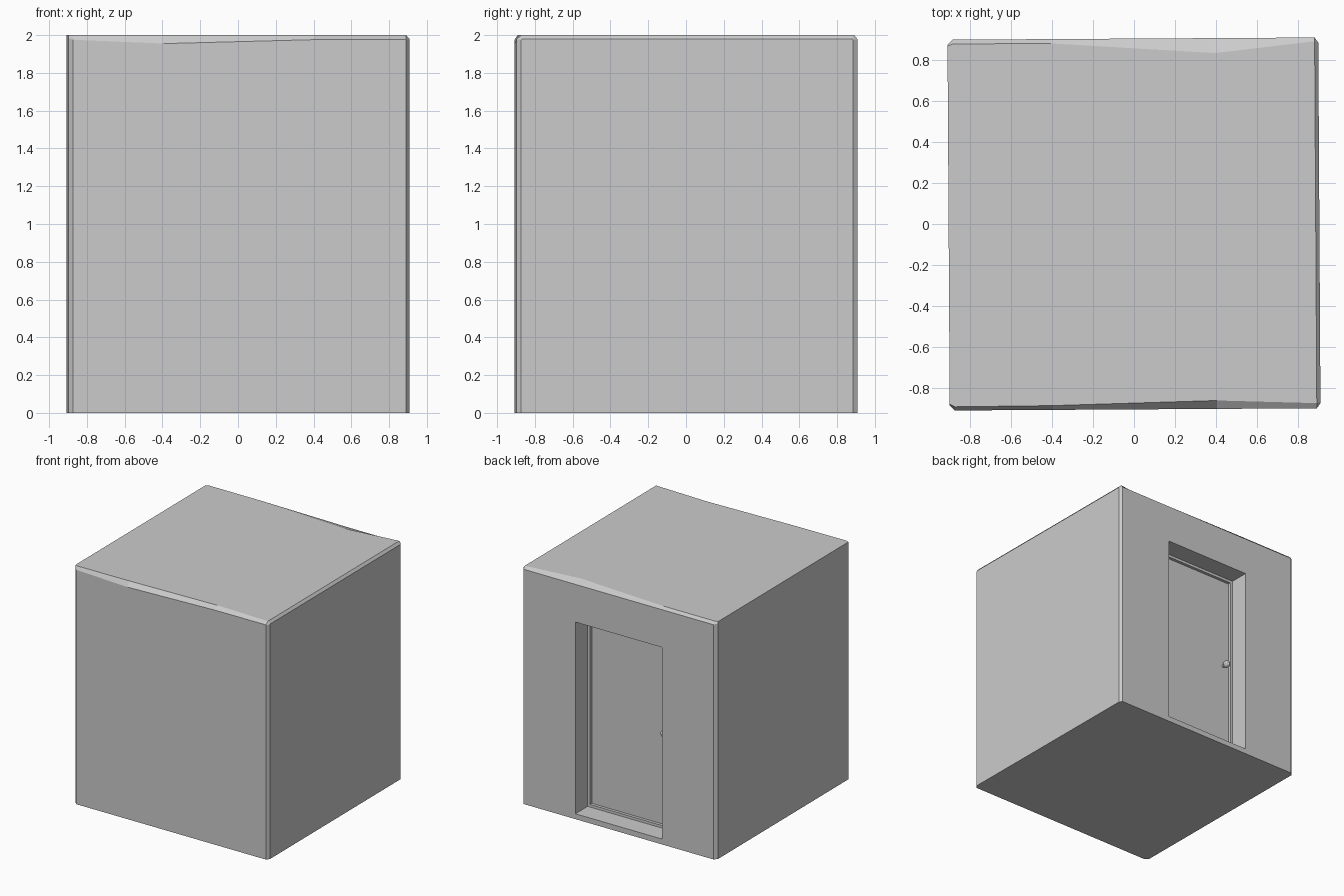
import bpy, bmesh
from mathutils import Matrix

if "Cube" in bpy.data.objects:
    bpy.data.objects.remove(bpy.data.objects["Cube"])

TURN = Matrix.Rotation(0.006, 4, 'Z')   # whole block sits slightly turned
H = 0.903                               # half width of the block


def finish(name, bm):
    bmesh.ops.recalc_face_normals(bm, faces=bm.faces)
    bm.transform(TURN)
    mesh = bpy.data.meshes.new(name)
    bm.to_mesh(mesh)
    bm.free()
    ob = bpy.data.objects.new(name, mesh)
    bpy.context.collection.objects.link(ob)
    return ob


def box(name, lo, hi):
    bm = bmesh.new()
    bmesh.ops.create_cube(bm, size=1)
    for v in bm.verts:
        v.co = [(a + b) / 2 + c * (b - a) for a, b, c in zip(lo, hi, v.co)]
    return finish(name, bm)


# Walls: cross-sections along x with an uneven worn bevel on the top edges
# x, half depth, front bevel z, front bevel y, back bevel y, back bevel z, top z
sections = [
    (-H, 0.878, 1.985, -0.872, 0.872, 1.985, 2.0),
    (-0.878, H, 1.975, -0.885, 0.882, 1.978, 2.0),
    (-0.40, H, 1.955, -0.882, 0.882, 1.978, 2.0),
    (0.40, H, 1.976, -0.862, 0.83, 1.978, 2.0),
    (0.885, H, 1.978, -0.878, 0.885, 1.978, 2.0),
    (H, 0.878, 1.975, -0.872, 0.872, 1.975, 1.979),
]
bm = bmesh.new()
rings = []
for x, d, zf, yf, yb, zb, zt in sections:
    prof = [(-d, 0), (-d, zf), (yf, zt), (yb, zt), (d, zb), (d, 0)]
    rings.append([bm.verts.new((x, y, z)) for y, z in prof])
for a, b in zip(rings, rings[1:]):
    for i in range(6):
        j = (i + 1) % 6
        bm.faces.new((a[i], a[j], b[j], b[i]))
bm.faces.new(rings[0])
bm.faces.new(rings[-1])
walls = finish("walls", bm)

# Stepped doorway cut into the back wall
cutters = [
    box("doorway_cutter", (-0.402, 0.74, 0.045), (0.402, 1.1, 1.66)),
    box("rebate_cutter", (-0.38, 0.69, 0.067), (0.38, 0.80, 1.638)),
]
bpy.context.view_layer.objects.active = walls
for c in cutters:
    mod = walls.modifiers.new("cut", 'BOOLEAN')
    mod.object = c
    mod.operation = 'DIFFERENCE'
    mod.solver = 'EXACT'
    bpy.ops.object.modifier_apply(modifier=mod.name)
for c in cutters:
    bpy.data.objects.remove(c)

# Door panel inside the rebate
box("door", (-0.38, 0.68, 0.067), (0.38, 0.715, 1.638))

# Door knob: short stem and round grip
bm = bmesh.new()
place = Matrix.Translation((-0.325, 0.73, 0.86)) @ Matrix.Rotation(1.5708, 4, 'X')
bmesh.ops.create_cone(bm, cap_ends=True, segments=12, radius1=0.013,
                      radius2=0.013, depth=0.04, matrix=place)
bmesh.ops.create_uvsphere(bm, u_segments=12, v_segments=8, radius=0.03,
                          matrix=Matrix.Translation((-0.325, 0.76, 0.86)))
finish("door_knob", bm)
